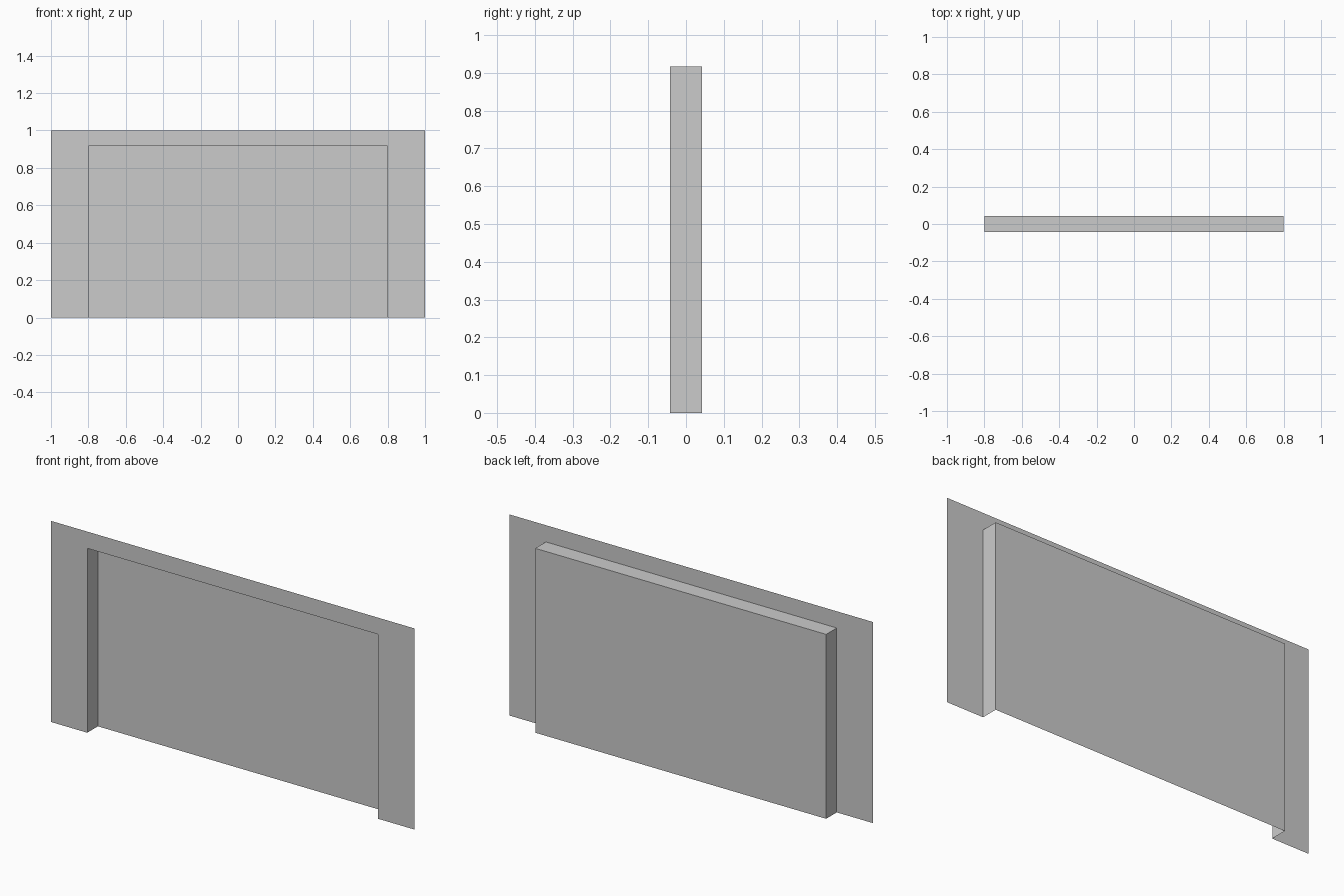
import bpy
import bmesh

if "Cube" in bpy.data.objects:
    bpy.data.objects.remove(bpy.data.objects["Cube"])

W, H = 1.0, 1.0          # half width and height of the wall sheet
NW, NH = 0.8, 0.917      # half width and height of the niche
D = 0.0417               # half depth


def make_object(name, bm):
    mesh = bpy.data.meshes.new(name)
    bm.to_mesh(mesh)
    bm.free()
    obj = bpy.data.objects.new(name, mesh)
    bpy.context.collection.objects.link(obj)
    return obj


# Single-sheet wall: an upside-down U outline facing the front
bm = bmesh.new()
outline = [(-W, 0), (-NW, 0), (-NW, NH), (NW, NH),
           (NW, 0), (W, 0), (W, H), (-W, H)]
bm.faces.new([bm.verts.new((x, -D, z)) for x, z in outline])
make_object("wall_surround", bm)

# Niche sides and top (open at the floor), swept from front to back
bm = bmesh.new()
path = [(-NW, 0), (-NW, NH), (NW, NH), (NW, 0)]
front = [bm.verts.new((x, -D, z)) for x, z in path]
back = [bm.verts.new((x, D, z)) for x, z in path]
for i in range(3):
    bm.faces.new((front[i], front[i + 1], back[i + 1], back[i]))

# Niche back panel
bm.faces.new(back[::-1])
make_object("recessed_niche", bm)
